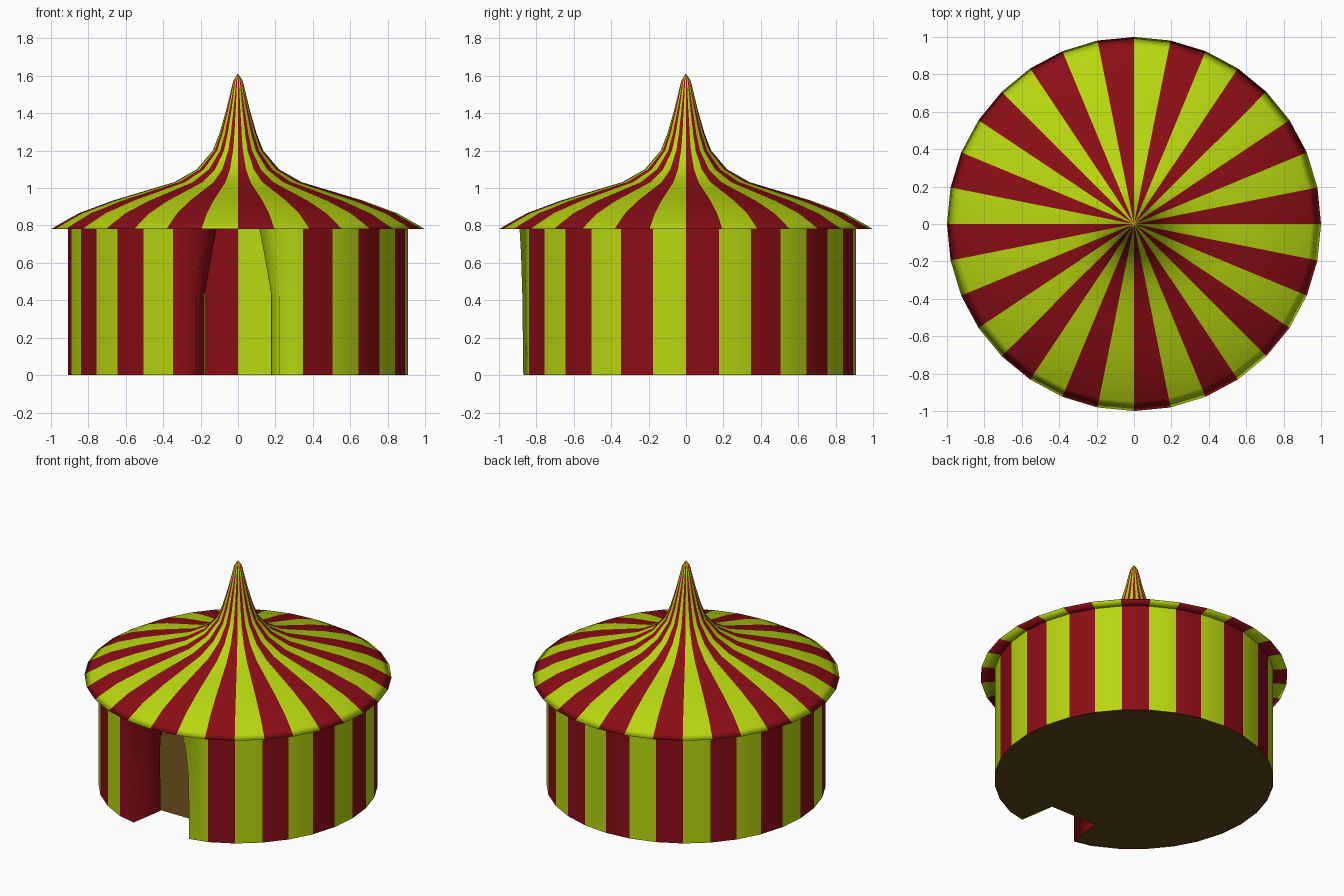
import bpy, bmesh, math

if "Cube" in bpy.data.objects:
    bpy.data.objects.remove(bpy.data.objects["Cube"])

N = 32
WALL_R, EAVE_Z = 0.91, 0.78


def material(name, color):
    m = bpy.data.materials.new(name)
    m.diffuse_color = (*color, 1)
    m.use_nodes = True
    m.node_tree.nodes["Principled BSDF"].inputs["Base Color"].default_value = m.diffuse_color
    return m


RED = material("red_canvas", (0.26, 0.004, 0.008))
GREEN = material("lime_canvas", (0.48, 0.68, 0.005))
BROWN = material("brown_ground", (0.12, 0.06, 0.01))


def finish(name, bm, mats, smooth=True):
    me = bpy.data.meshes.new(name)
    bm.to_mesh(me)
    bm.free()
    for m in mats:
        me.materials.append(m)
    for p in me.polygons:
        p.use_smooth = smooth
    ob = bpy.data.objects.new(name, me)
    bpy.context.collection.objects.link(ob)
    return ob


def ring_point(i, r, z):
    a = 2 * math.pi * i / N
    return (r * math.cos(a), r * math.sin(a), z)


# Striped roof: lathed concave profile with a folded eave lip
profile = [(WALL_R, EAVE_Z), (1.0, EAVE_Z), (0.95, 0.81), (0.85, 0.866),
           (0.67, 0.933), (0.5, 0.984), (0.34, 1.032), (0.22, 1.1),
           (0.135, 1.2), (0.1, 1.29), (0.06, 1.43), (0.025, 1.575)]
bm = bmesh.new()
rings = [[bm.verts.new(ring_point(i, r, z)) for i in range(N)] for r, z in profile]
tip = bm.verts.new((0, 0, 1.612))
for i in range(N):
    j = (i + 1) % N
    for a, b in zip(rings, rings[1:]):
        bm.faces.new((a[i], a[j], b[j], b[i])).material_index = i % 2
    bm.faces.new((rings[-1][i], rings[-1][j], tip)).material_index = i % 2
finish("roof", bm, (RED, GREEN))

# Striped wall, open at the four front panels
bm = bmesh.new()
order = [k % N for k in range(26, 26 + 29)]
cols = [[bm.verts.new(ring_point(k, WALL_R, z)) for z in (0, EAVE_Z)] for k in order]
for n in range(len(order) - 1):
    a, b = cols[n], cols[n + 1]
    bm.faces.new((a[0], b[0], b[1], a[1])).material_index = order[n] % 2
finish("wall", bm, (RED, GREEN))


# Door flaps: outer panel plus a side folded inward
def door_flap(name, side, mat):
    x0, y0, _ = ring_point(26, WALL_R, 0)
    columns = [
        [(x0, y0, 0), (x0, y0, 0.42), (x0, y0, 0.65), (x0, y0, EAVE_Z)],
        [(0.22, -0.87, 0), (0.22, -0.875, 0.42), (0.2, -0.882, 0.65), (0.165, -0.89, EAVE_Z)],
        [(0.18, -0.62, 0), (0.18, -0.63, 0.42), (0.14, -0.67, 0.65), (0.115, -0.71, EAVE_Z)],
    ]
    bm = bmesh.new()
    vs = [[bm.verts.new((side * x, y, z)) for x, y, z in c] for c in columns]
    for a, b in zip(vs, vs[1:]):
        for k in range(3):
            f = (a[k], a[k + 1], b[k + 1], b[k])
            bm.faces.new(f if side > 0 else f[::-1])
    finish(name, bm, (mat,))


door_flap("right_door_flap", 1, GREEN)
door_flap("left_door_flap", -1, RED)

# Ground sheet with a notch at the doorway
bm = bmesh.new()
outline = [ring_point(k, WALL_R, 0.004) for k in order]
outline += [(-0.22, -0.87, 0.004), (-0.18, -0.62, 0.004),
            (0.18, -0.62, 0.004), (0.22, -0.87, 0.004)]
bm.faces.new([bm.verts.new(p) for p in outline])
bmesh.ops.triangulate(bm, faces=bm.faces[:])
finish("ground_sheet", bm, (BROWN,), smooth=False)
